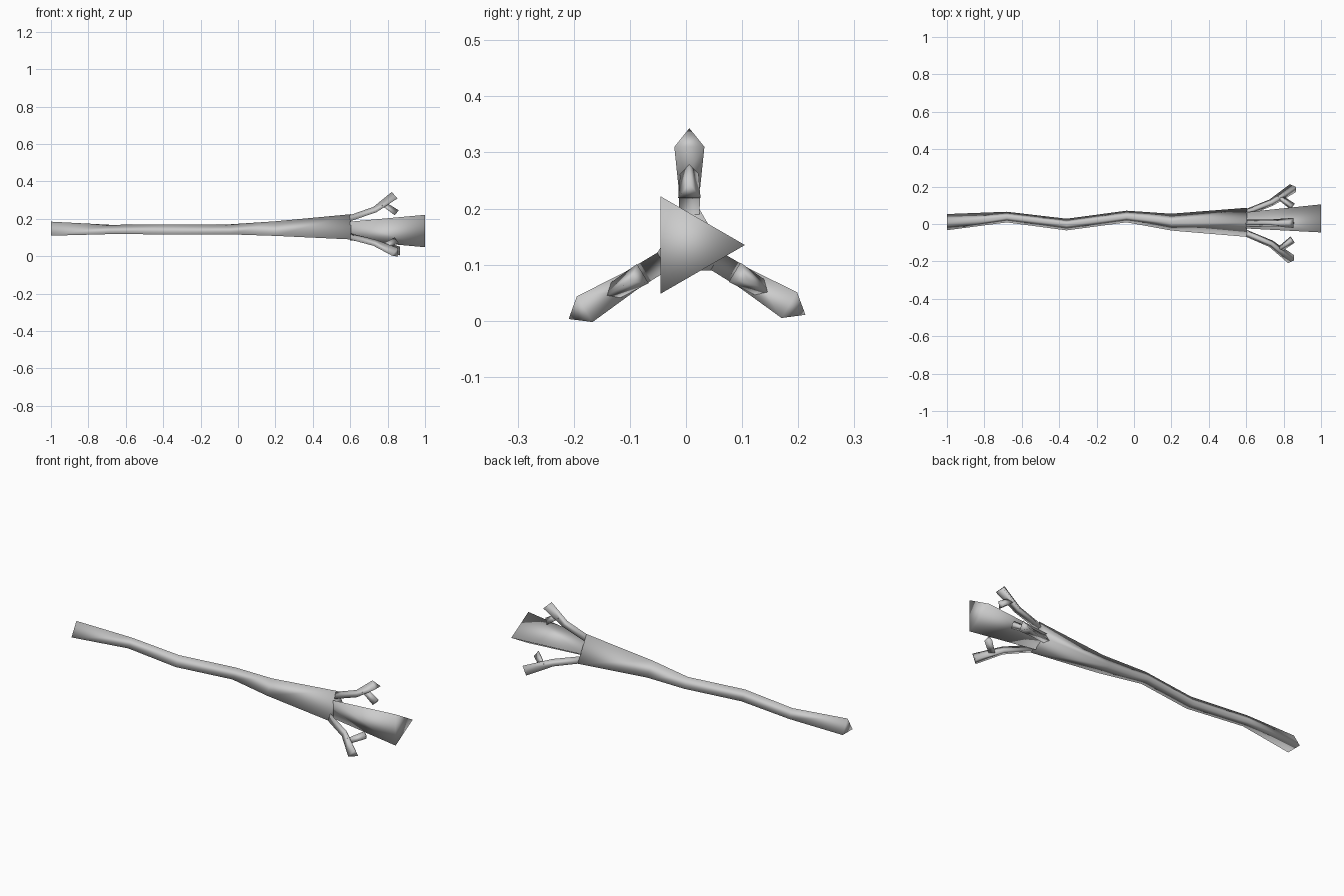
import bpy, bmesh, math
from mathutils import Vector

if "Cube" in bpy.data.objects:
    bpy.data.objects.remove(bpy.data.objects["Cube"])

wood = bpy.data.materials.new("plain grey wood")
wood.diffuse_color = (0.6, 0.6, 0.6, 1)
wood.use_nodes = True
wood.node_tree.nodes["Principled BSDF"].inputs["Base Color"].default_value = wood.diffuse_color

X = Vector((1, 0, 0))
AXIS = Vector((0, 0.006, 0.135))


def triangle_tube(name, rings):
    """Loft closed triangular rings: (centre, direction to apex, side direction, radius)."""
    bm = bmesh.new()
    loops = []
    for centre, apex, side, r in rings:
        loops.append([bm.verts.new(centre + r * (math.cos(a) * apex + math.sin(a) * side))
                      for a in (0, math.tau / 3, 2 * math.tau / 3)])
    for a, b in zip(loops, loops[1:]):
        for i in range(3):
            j = (i + 1) % 3
            bm.faces.new((a[i], a[j], b[j], b[i]))
    bm.faces.new(loops[0])
    bm.faces.new(loops[-1])
    bmesh.ops.recalc_face_normals(bm, faces=bm.faces)
    for f in bm.faces:
        f.smooth = True
    me = bpy.data.meshes.new(name)
    bm.to_mesh(me)
    bm.free()
    me.materials.append(wood)
    ob = bpy.data.objects.new(name, me)
    bpy.context.collection.objects.link(ob)


def radial_ring(x, rad, r, tilt, u, v):
    """Ring at distance rad from the axis, leaning back by tilt degrees."""
    t = math.radians(tilt)
    return (AXIS + x * X + rad * u, math.cos(t) * u - math.sin(t) * X, v, r)


Y, Z = Vector((0, 1, 0)), Vector((0, 0, 1))

# Crooked shaft, ridge upwards: x, y, radius
shaft = [(-1, 0.01, 0.05), (-0.68, 0.037, 0.033), (-0.36, -0.003, 0.036),
         (-0.04, 0.04, 0.036), (0.2, 0.01, 0.052), (0.605, 0.009, 0.09)]
triangle_tube("shaft", [(Vector((x, y, 0.135)), Z, Y, r) for x, y, r in shaft])

# Flared head, ridge towards +y
triangle_tube("flared_head", [(Vector((x, 0.005, 0.135)), Y, Z, r)
                              for x, r in ((0.6, 0.058), (1, 0.1))])

# Three bent branches, each with a short twig: angle, extra spread, extra length
for name, deg, spread, extra in (("top", 90, 0, 0), ("right", -31, 0.033, 0.012),
                                 ("left", 211.5, 0.044, 0.002)):
    a = math.radians(deg)
    u = Vector((0, math.cos(a), math.sin(a)))
    v = Vector((0, -math.sin(a), math.cos(a)))
    triangle_tube(name + "_branch", [
        radial_ring(0.59, 0.06, 0.021, 10, u, v),
        radial_ring(0.735, 0.11 + spread * 0.5, 0.022, 30, u, v),
        radial_ring(0.843 + extra, 0.186 + spread, 0.031, 44, u, v)])
    triangle_tube(name + "_twig", [
        radial_ring(0.775, 0.142 + spread * 0.6, 0.018, -45, u, v),
        radial_ring(0.845, 0.093 + spread * 0.3, 0.023, -40, u, v)])
